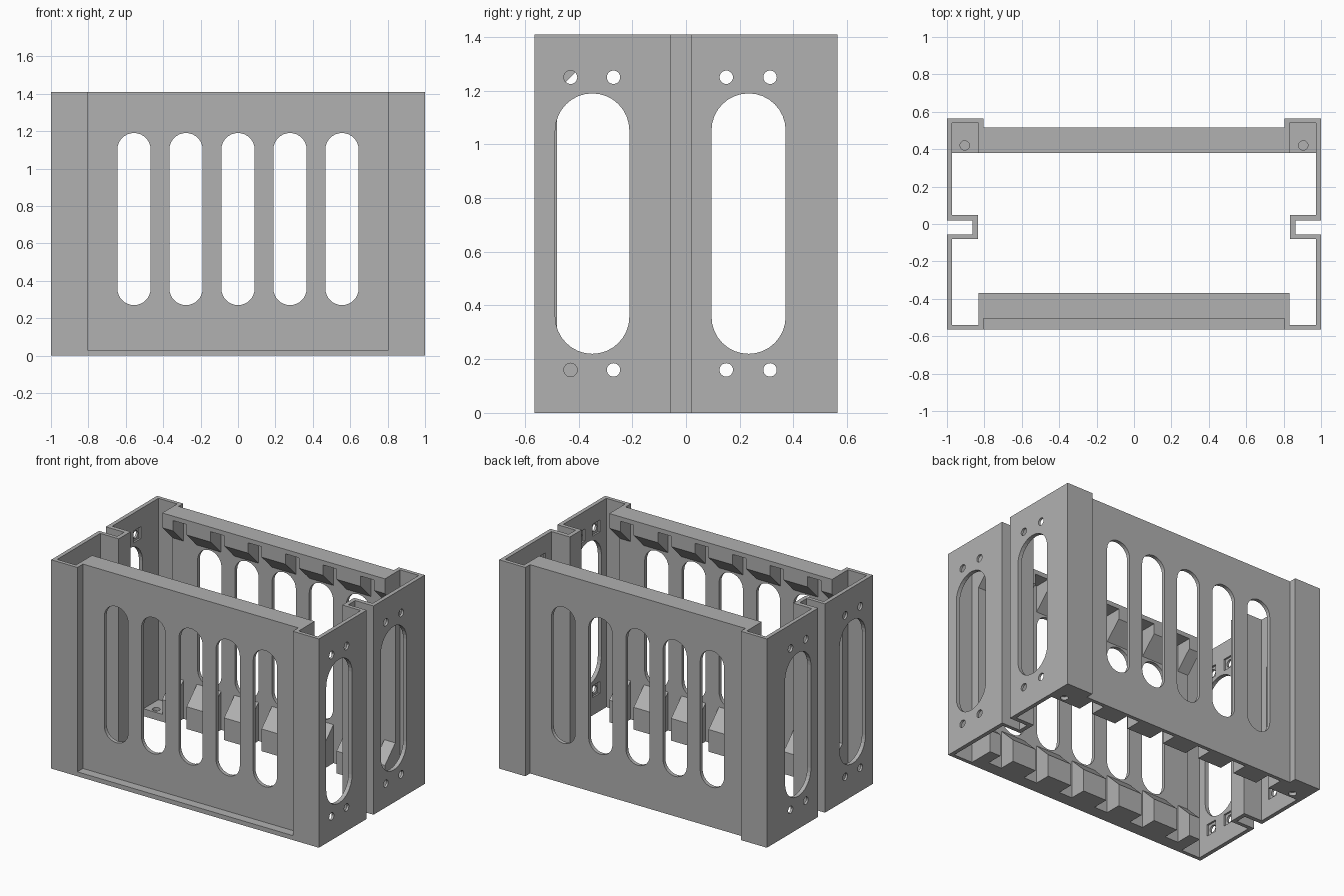
import bpy, bmesh, math

cube = bpy.data.objects.get("Cube")
if cube:
    bpy.data.objects.remove(cube, do_unlink=True)

H = 1.41            # overall height
POST = 0.805        # inner edge of the corner posts
BAY = 0.832         # inner edge of the post walls

grey = bpy.data.materials.new("matte grey")
grey.use_nodes = True
colour = (0.44, 0.44, 0.44, 1)
grey.diffuse_color = colour
grey.node_tree.nodes["Principled BSDF"].inputs["Base Color"].default_value = colour

PLACE = {
    "x": lambda u, v, t: (t, u, v),
    "y": lambda u, v, t: (u, t, v),
    "z": lambda u, v, t: (u, v, t),
}


def prisms(name, outlines, axis, start, end):
    """Extrude one or more closed 2D outlines along an axis into one object."""
    bm = bmesh.new()
    put = PLACE[axis]
    for pts in outlines:
        low = [bm.verts.new(put(u, v, start)) for u, v in pts]
        high = [bm.verts.new(put(u, v, end)) for u, v in pts]
        bm.faces.new(low)
        bm.faces.new(high)
        for i in range(len(pts)):
            j = (i + 1) % len(pts)
            bm.faces.new((low[i], low[j], high[j], high[i]))
    bmesh.ops.recalc_face_normals(bm, faces=bm.faces)
    mesh = bpy.data.meshes.new(name)
    bm.to_mesh(mesh)
    bm.free()
    mesh.materials.append(grey)
    ob = bpy.data.objects.new(name, mesh)
    bpy.context.collection.objects.link(ob)
    return ob


def rect(u0, u1, v0, v1):
    return [(u0, v0), (u1, v0), (u1, v1), (u0, v1)]


def stadium(u, v0, v1, r, steps=16):
    """Upright slot with round ends."""
    pts = []
    for centre, turn in ((v1 - r, 0), (v0 + r, math.pi)):
        for i in range(steps + 1):
            a = turn + math.pi * i / steps
            pts.append((u + r * math.cos(a), centre + r * math.sin(a)))
    return pts


def circle(u, v, r=0.025, n=24):
    return [(u + r * math.cos(2 * math.pi * i / n),
             v + r * math.sin(2 * math.pi * i / n)) for i in range(n)]


def cut(ob, outlines, axis, start, end):
    """Subtract prisms from an object, then remove the cutter."""
    tool = prisms("cutter", outlines, axis, start, end)
    tool.hide_render = True
    mod = ob.modifiers.new("cut", "BOOLEAN")
    mod.operation = "DIFFERENCE"
    mod.solver = "EXACT"
    mod.object = tool
    bpy.context.view_layer.update()
    graph = bpy.context.evaluated_depsgraph_get()
    mesh = bpy.data.meshes.new_from_object(ob.evaluated_get(graph))
    ob.modifiers.clear()
    ob.data = mesh
    bpy.data.objects.remove(tool, do_unlink=True)


# Side frames: thin wall with outer channel and stepped corner posts
side_profile = [
    (POST, -0.565), (1, -0.565), (1, -0.055), (0.863, -0.055), (0.863, 0.018),
    (1, 0.018), (1, 0.565), (POST, 0.565), (POST, 0.49), (BAY, 0.49),
    (BAY, 0.54), (0.973, 0.54), (0.973, 0.047), (0.835, 0.047),
    (0.835, -0.08), (0.973, -0.08), (0.973, -0.54), (BAY, -0.54),
    (BAY, -0.48), (POST, -0.48),
]
screws = [(y, z) for y in (-0.43, -0.27, 0.15, 0.313) for z in (0.16, 1.25)]
for s, side in ((1, "left"), (-1, "right")):
    wall = prisms(side + "_side_frame", [[(s * x, y) for x, y in side_profile]], "z", 0, H)
    cut(wall, [stadium(y, 0.22, 1.19, 0.138) for y in (-0.349, 0.233)],
        "x", s * 0.95, s * 1.05)
    cut(wall, [circle(y, z) for y, z in screws], "x", s * 0.95, s * 1.05)
    # Square nut recesses on the inner face
    cut(wall, [rect(y - 0.04, y + 0.04, z - 0.04, z + 0.04) for y, z in screws],
        "x", s * 0.95, s * 0.985)

    # Floor tab in the rear corner with a screw hole from either side
    floor = prisms(side + "_rear_floor_tab",
                   [rect(*sorted((s * BAY, s * 0.973)), 0.38, 0.54)], "z", 0, 0.05)
    hole = [circle(s * 0.905, 0.42)]
    cut(floor, hole, "z", 0.028, 0.1)
    cut(floor, hole, "z", -0.1, 0.022)

# Slotted panels, top ledges and cell spacer wedges for front and back
spans = [(x - 0.09, x + 0.09) for x in (-0.56, -0.28, 0, 0.28, 0.56)]
spans += [(-BAY, -0.75), (0.75, BAY)]
for label, outer, inner, edge in (("front", -0.505, -0.48, -0.37),
                                  ("back", 0.515, 0.49, 0.38)):
    panel = prisms(label + "_panel", [rect(-POST, POST, 0, H)], "y", outer, inner)
    cut(panel, [stadium(0.278 * i, 0.27, 1.19, 0.089) for i in range(-2, 3)],
        "y", outer * 1.2, inner * 0.8)
    prisms(label + "_top_ledge", [rect(*sorted((inner, edge)), H - 0.03, H)],
           "x", -BAY, BAY)
    low = [(inner, 0), (edge, 0), (edge, 0.15), (inner, 0.26)]
    high = [(inner, H - 0.03), (edge, H - 0.03), (edge, 1.31), (inner, 1.2)]
    for x0, x1 in spans:
        prisms(label + "_spacer_wedges", [low, high], "x", x0, x1)

# Lip along the bottom of the front recess
prisms("front_lip", [rect(-0.565, -0.505, 0, 0.03)], "x", -POST, POST)
